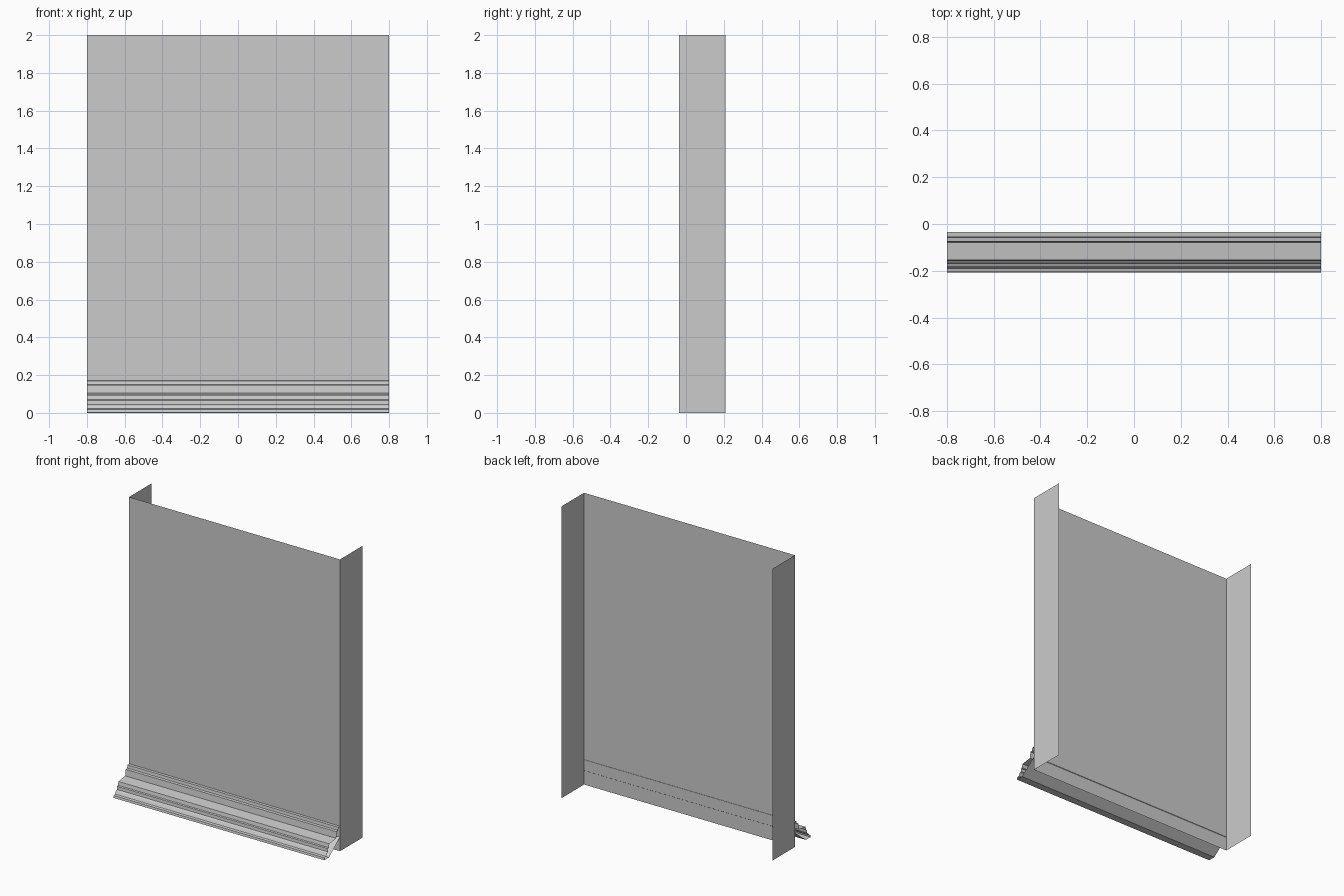
import bpy, bmesh
from mathutils import Vector

if "Cube" in bpy.data.objects:
    bpy.data.objects.remove(bpy.data.objects["Cube"])


def extrude_profile(name, points, direction, closed=False):
    """Sweep a polyline along a direction into an uncapped sheet."""
    bm = bmesh.new()
    offset = Vector(direction)
    start = [bm.verts.new(p) for p in points]
    end = [bm.verts.new(Vector(p) + offset) for p in points]
    n = len(points)
    for i in range(n if closed else n - 1):
        j = (i + 1) % n
        bm.faces.new((start[i], start[j], end[j], end[i]))
    if closed:
        bmesh.ops.recalc_face_normals(bm, faces=bm.faces[:])
    mesh = bpy.data.meshes.new(name)
    bm.to_mesh(mesh)
    bm.free()
    obj = bpy.data.objects.new(name, mesh)
    bpy.context.collection.objects.link(obj)
    return obj


HALF = 0.8
WALL_Y, BACK_Y = -0.038, 0.208

# Wall: thin front sheet with two side returns, open at back, top and bottom
extrude_profile("wall_panel",
                [(-HALF, BACK_Y, 0), (-HALF, WALL_Y, 0),
                 (HALF, WALL_Y, 0), (HALF, BACK_Y, 0)],
                (0, 0, 2))

# Base moulding: stepped front, flat foot, sloping back, open ends (y, z)
profile = [
    (-0.035, 0.172), (-0.055, 0.170), (-0.058, 0.150), (-0.074, 0.147),
    (-0.079, 0.104), (-0.153, 0.094), (-0.158, 0.070), (-0.166, 0.066),
    (-0.168, 0.045), (-0.180, 0.039), (-0.190, 0.022), (-0.205, 0.018),
    (-0.208, 0.003), (-0.157, 0.003), (-0.035, 0.098),
]
extrude_profile("base_moulding",
                [(-HALF, y, z) for y, z in profile],
                (2 * HALF, 0, 0), closed=True)
